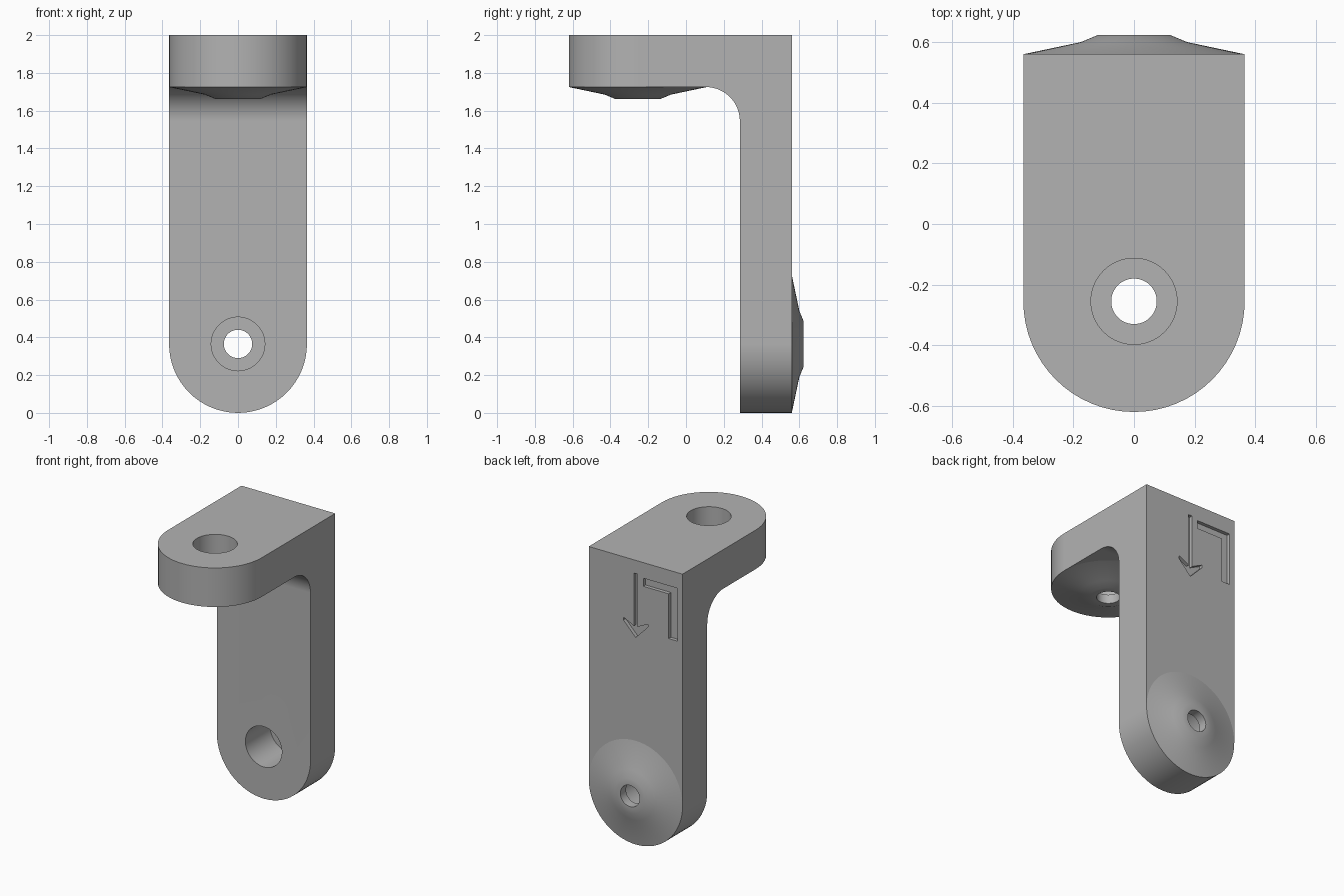
import bpy, bmesh
from math import sin, cos, pi, radians
from mathutils import Matrix, Vector

cube = bpy.data.objects.get("Cube")
if cube:
    bpy.data.objects.remove(cube)

W = 0.365            # half width and end radius
T = 0.275            # plate thickness
FRONT, BACK = -0.62, 0.56
TOP = 2.0
R = 0.18             # inner fillet
SEG = 64

grey = bpy.data.materials.new("grey plastic")
grey.use_nodes = True
grey.diffuse_color = (0.45, 0.45, 0.45, 1)
grey.node_tree.nodes["Principled BSDF"].inputs["Base Color"].default_value = (0.45, 0.45, 0.45, 1)


def finish(name, bm):
    bmesh.ops.recalc_face_normals(bm, faces=bm.faces)
    mesh = bpy.data.meshes.new(name)
    bm.to_mesh(mesh)
    bm.free()
    mesh.materials.append(grey)
    obj = bpy.data.objects.new(name, mesh)
    bpy.context.collection.objects.link(obj)
    return obj


def prism(name, points, offset):
    """Extrude a closed outline of 3D points along an offset."""
    bm = bmesh.new()
    face = bm.faces.new([bm.verts.new(p) for p in points])
    out = bmesh.ops.extrude_face_region(bm, geom=[face])
    verts = [g for g in out["geom"] if isinstance(g, bmesh.types.BMVert)]
    bmesh.ops.translate(bm, verts=verts, vec=offset)
    return finish(name, bm)


def arc(cx, cy, r, start, end, n):
    return [(cx + r * cos(start + (end - start) * i / n),
             cy + r * sin(start + (end - start) * i / n)) for i in range(n + 1)]


def activate(obj):
    bpy.ops.object.select_all(action='DESELECT')
    obj.select_set(True)
    bpy.context.view_layer.objects.active = obj


def cut(obj, tool, operation):
    mod = obj.modifiers.new("cut", 'BOOLEAN')
    mod.operation, mod.solver, mod.object = operation, 'EXACT', tool
    activate(obj)
    bpy.ops.object.modifier_apply(modifier=mod.name)
    bpy.data.objects.remove(tool)


def smooth(obj):
    activate(obj)
    bpy.ops.object.shade_smooth_by_angle(angle=radians(30))


# Angle bracket: filleted L profile, trimmed to round ends
inner_y, inner_z = BACK - T, TOP - T
side = [(FRONT - 0.1, TOP), (FRONT - 0.1, inner_z)]
side += arc(inner_y - R, inner_z - R, R, pi / 2, 0, 20)
side += [(inner_y, -0.1), (BACK, -0.1), (BACK, TOP)]
bracket = prism("bracket", [(-0.5, y, z) for y, z in side], (1, 0, 0))

arm_y, leg_z = FRONT + W, W
arm_plan = arc(0, arm_y, W, pi, 2 * pi, SEG // 2) + [(W, 1), (-W, 1)]
cut(bracket, prism("arm_trim", [(x, y, -1) for x, y in arm_plan], (0, 0, 4)), 'INTERSECT')
leg_plan = arc(0, leg_z, W, pi, 2 * pi, SEG // 2) + [(W, 3), (-W, 3)]
cut(bracket, prism("leg_trim", [(x, -2, z) for x, z in leg_plan], (0, 4, 0)), 'INTERSECT')

# Screw head bores
bore = arc(0, 0, 0.142, 0, 2 * pi, SEG)[:-1]
cut(bracket, prism("arm_bore", [(x, y + arm_y, 1.5) for x, y in bore], (0, 0, 1)), 'DIFFERENCE')
cut(bracket, prism("leg_bore", [(x, 0.1, z + leg_z) for x, z in bore], (0, 1, 0)), 'DIFFERENCE')

# Engraved direction arrow and corner mark on the back
half_arrow = [(0.014, 1.907), (0.014, 1.535), (0.095, 1.575), (0.095, 1.555)]
arrow = half_arrow + [(0, 1.457)] + [(-x, z) for x, z in reversed(half_arrow)]
corner = [(-0.06, 1.89), (-0.326, 1.89), (-0.326, 1.518),
          (-0.257, 1.518), (-0.257, 1.833), (-0.06, 1.833)]
for outline in (arrow, corner):
    cut(bracket, prism("mark", [(x, BACK - 0.025, z) for x, z in outline], (0, 0.1, 0)), 'DIFFERENCE')
smooth(bracket)
weighted = bracket.modifiers.new("even shading", 'WEIGHTED_NORMAL')
weighted.keep_sharp = True

# Raised conical pads with a narrow screw hole
pad_profile = [(0.142, 0), (0.075, 0), (0.075, 0.063), (0.12, 0.063), (0.175, 0.04), (W, 0)]


def pad(name, matrix):
    bm = bmesh.new()
    rings = [[bm.verts.new(matrix @ Vector((x, y, h))) for x, y in arc(0, 0, r, 0, 2 * pi, SEG)[:-1]]
             for r, h in pad_profile]
    for a, b in zip(rings, rings[1:] + rings[:1]):
        for i in range(SEG):
            j = (i + 1) % SEG
            bm.faces.new((a[i], a[j], b[j], b[i]))
    smooth(finish(name, bm))


pad("arm_pad", Matrix.Translation((0, arm_y, inner_z)) @ Matrix.Rotation(pi, 4, 'X'))
pad("leg_pad", Matrix.Translation((0, BACK, leg_z)) @ Matrix.Rotation(-pi / 2, 4, 'X'))
